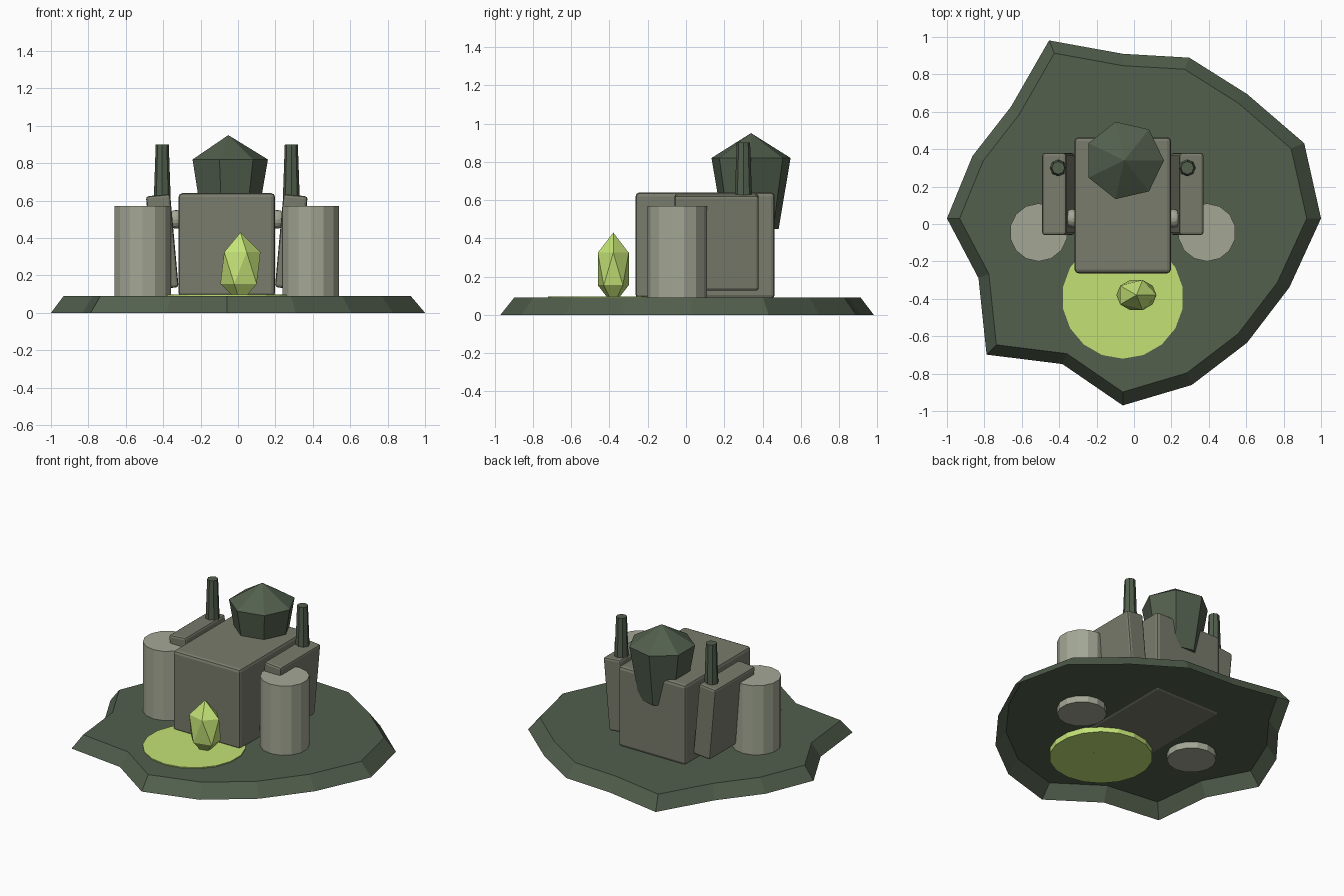
import bpy, bmesh
from math import cos, sin, radians, pi

if "Cube" in bpy.data.objects:
    bpy.data.objects.remove(bpy.data.objects["Cube"])

CX = -0.06  # axis of symmetry of the building


def material(name, r, g, b):
    m = bpy.data.materials.new(name)
    m.diffuse_color = (r, g, b, 1)
    m.use_nodes = True
    m.node_tree.nodes["Principled BSDF"].inputs["Base Color"].default_value = m.diffuse_color
    return m


DARK = material("dark_green", 0.085, 0.115, 0.075)
STONE = material("grey_green", 0.19, 0.20, 0.15)
PALE = material("pale_grey", 0.37, 0.39, 0.30)
LIME = material("lime", 0.55, 0.76, 0.18)


def finish(name, mat):
    ob = bpy.context.object
    ob.name = name
    ob.data.materials.append(mat)
    return ob


def frustum(name, mat, x, y, z0, z1, r0, r1, sides):
    bpy.ops.mesh.primitive_cone_add(vertices=sides, radius1=r0, radius2=r1, depth=z1 - z0,
                                    location=(x, y, (z0 + z1) / 2))
    return finish(name, mat)


def block(name, mat, loc, dims, bevel, tilt=0):
    bpy.ops.mesh.primitive_cube_add(size=1, location=loc, rotation=(0, tilt, 0))
    ob = finish(name, mat)
    ob.scale = dims
    bpy.ops.object.transform_apply(location=False, rotation=False, scale=True)
    mod = ob.modifiers.new("bevel", "BEVEL")
    mod.width, mod.segments = bevel, 2
    return ob


def loft(name, mat, rings, close_bottom=True, apex=None):
    """Skin equal-length rings of points, then close with a cap or an apex."""
    bm = bmesh.new()
    loops = [[bm.verts.new(p) for p in ring] for ring in rings]
    n = len(loops[0])
    for a, b in zip(loops, loops[1:]):
        for i in range(n):
            j = (i + 1) % n
            bm.faces.new((a[i], a[j], b[j], b[i]))
    if close_bottom:
        bm.faces.new(loops[0][::-1])
    if apex:
        tip = bm.verts.new(apex)
        for i in range(n):
            bm.faces.new((loops[-1][i], loops[-1][(i + 1) % n], tip))
    else:
        bm.faces.new(loops[-1])
    me = bpy.data.meshes.new(name)
    bm.to_mesh(me)
    bm.free()
    me.materials.append(mat)
    ob = bpy.data.objects.new(name, me)
    bpy.context.collection.objects.link(ob)
    return ob


def ring(x, y, z, radii, scale=1):
    n = len(radii)
    return [(x + r * scale * cos(2 * pi * i / n), y + r * scale * sin(2 * pi * i / n), z)
            for i, r in enumerate(radii)]


# Ragged ground slab, open underneath
edge = [1.06, 1.05, 0.94, 0.93, 0.88, 1.03, 0.845, 0.87,
        0.94, 0.835, 1.03, 0.843, 1.0, 0.964, 0.94, 0.964]
loft("ground_slab", DARK, [ring(CX, 0.03, 0, edge), ring(CX, 0.03, 0.09, edge, 0.928)],
     close_bottom=False)

# Glowing pool and crystal in front
frustum("pool", LIME, CX, -0.395, 0.052, 0.097, 0.325, 0.325, 18)
bpy.ops.mesh.primitive_ico_sphere_add(subdivisions=1, radius=1, location=(0.013, -0.38, 0.24))
finish("crystal", LIME).scale = (0.12, 0.095, 0.19)

# Main hall
block("main_hall", STONE, (CX, 0.1, 0.3625), (0.515, 0.727, 0.555), 0.02)

# Seven-sided roof turret with pointed top
loft("roof_turret", DARK, [ring(-0.052, 0.34, 0.45, [0.148] * 7),
                           ring(-0.052, 0.34, 0.82, [0.212] * 7)], apex=(-0.052, 0.34, 0.95))

# Paired side parts
for side, s in (("left", -1), ("right", 1)):
    block(side + "_buttress", STONE, (CX + s * 0.345, 0.16, 0.38), (0.13, 0.44, 0.50), 0.015, s * radians(5.2))
    frustum(side + "_chimney", DARK, CX + s * 0.345, 0.30, 0.30, 0.90, 0.056, 0.035, 8)
    frustum(side + "_tank", PALE, CX + s * 0.45, -0.045, 0.045, 0.57, 0.155, 0.155, 14)
    bpy.ops.mesh.primitive_uv_sphere_add(segments=12, ring_count=8, radius=0.05,
                                         location=(CX + s * 0.27, 0.03, 0.50))
    finish(side + "_joint", PALE)
